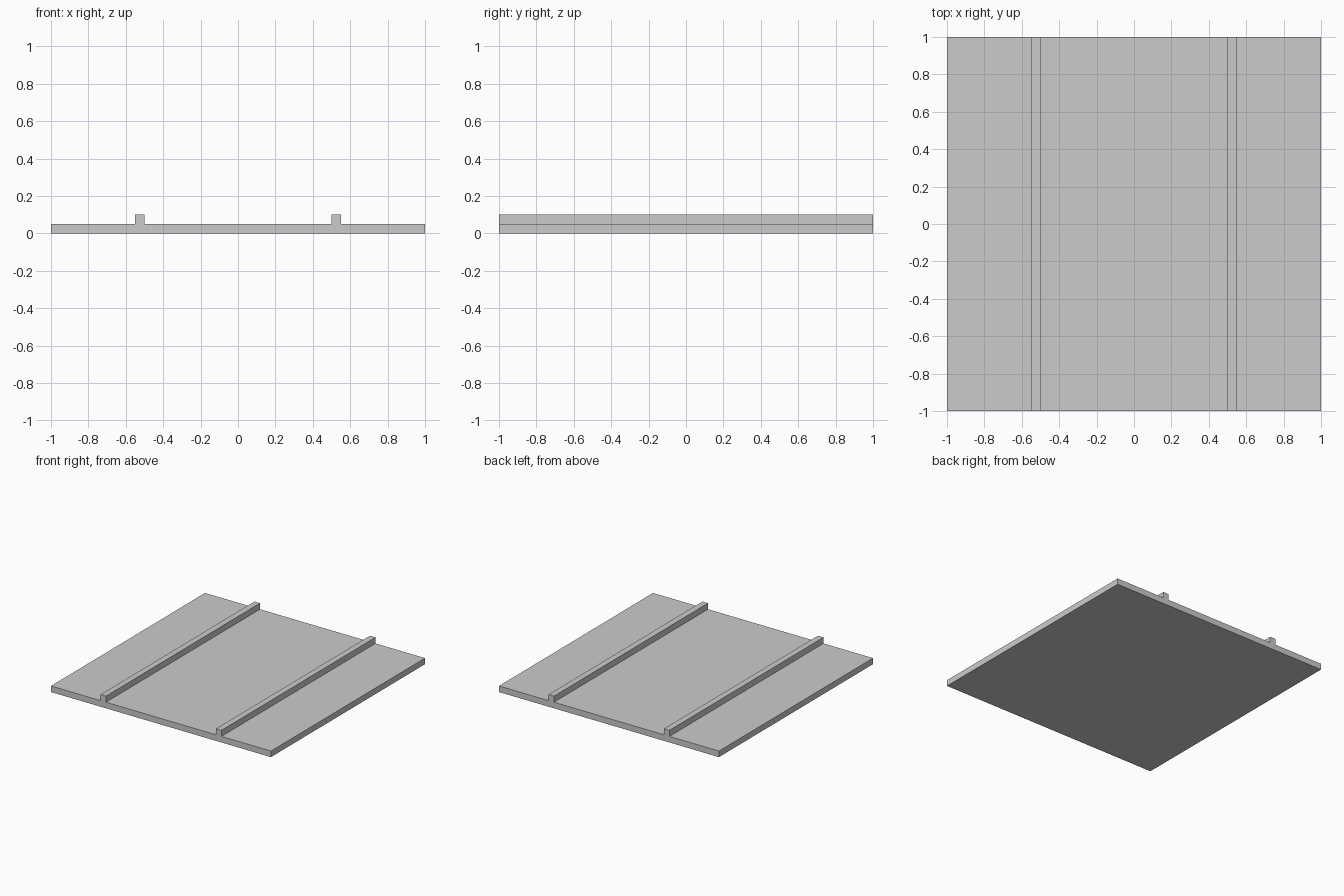
import bpy
import bmesh

if "Cube" in bpy.data.objects:
    bpy.data.objects.remove(bpy.data.objects["Cube"])

HALF = 1.0                # half width and half depth of the panel
BASE, TOP = 0.05, 0.10    # panel thickness, rail top height
INNER, OUTER = 0.50, 0.55 # rail sides

# Cross-section: right half of the upper outline, mirrored to the left
right = [(HALF, 0), (HALF, BASE), (OUTER, BASE), (OUTER, TOP), (INNER, TOP), (INNER, BASE)]
profile = right + [(-x, z) for x, z in reversed(right)]

# Panel with two raised rails, extruded front to back
bm = bmesh.new()
front = bm.faces.new([bm.verts.new((x, -HALF, z)) for x, z in profile])
extruded = bmesh.ops.extrude_face_region(bm, geom=[front], use_keep_orig=True)
back_verts = [g for g in extruded["geom"] if isinstance(g, bmesh.types.BMVert)]
bmesh.ops.translate(bm, verts=back_verts, vec=(0, 2 * HALF, 0))
bmesh.ops.recalc_face_normals(bm, faces=bm.faces)

mesh = bpy.data.meshes.new("railed_panel")
bm.to_mesh(mesh)
bm.free()
panel = bpy.data.objects.new("railed_panel", mesh)
bpy.context.collection.objects.link(panel)
